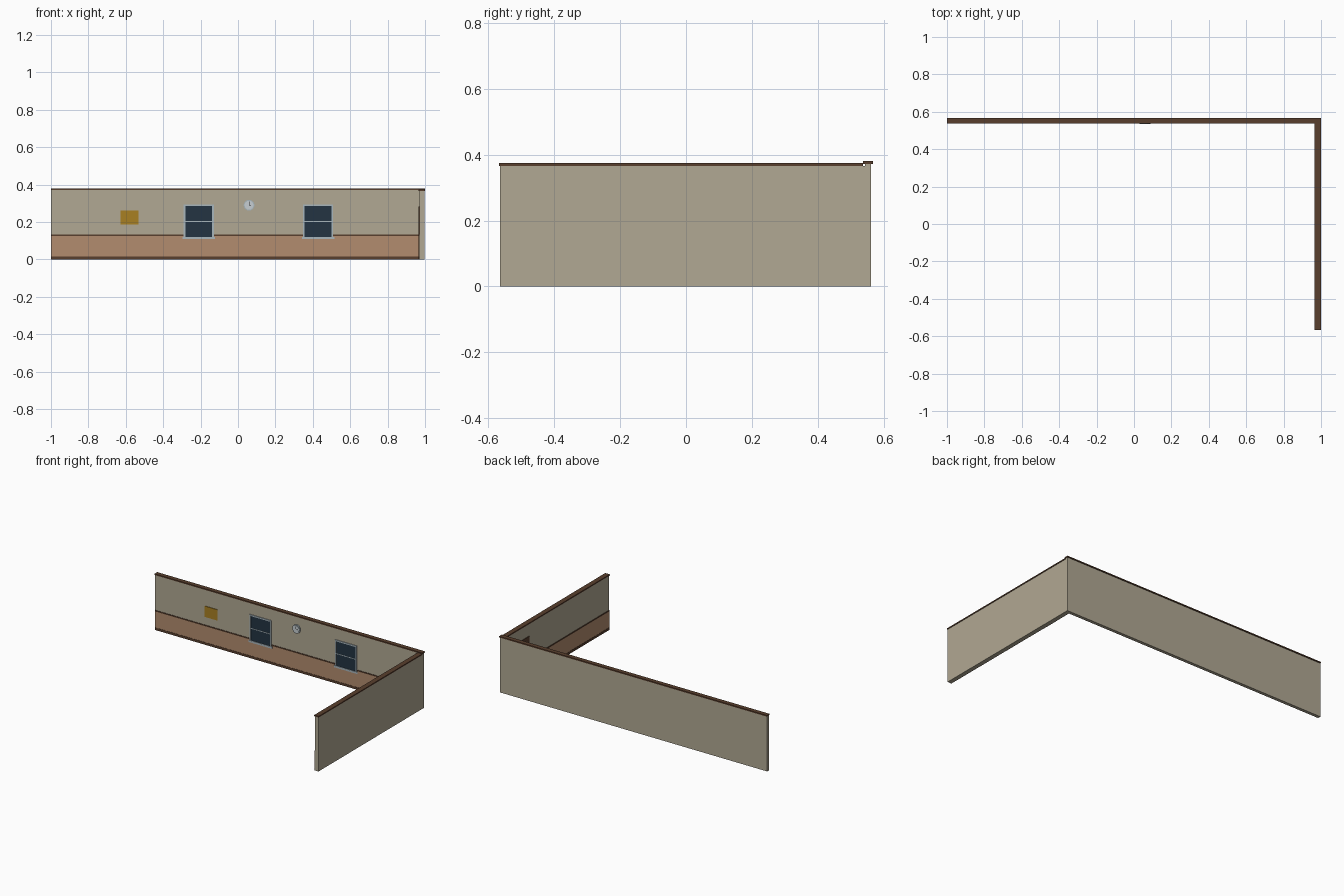
import bpy, math

if "Cube" in bpy.data.objects:
    bpy.data.objects.remove(bpy.data.objects["Cube"])


def material(name, r, g, b):
    """Flat colour given as 0-255 sRGB, stored as linear."""
    def lin(c):
        c /= 255
        return c / 12.92 if c <= 0.04045 else ((c + 0.055) / 1.055) ** 2.4
    m = bpy.data.materials.new(name)
    m.diffuse_color = (lin(r), lin(g), lin(b), 1)
    m.use_nodes = True
    m.node_tree.nodes["Principled BSDF"].inputs["Base Color"].default_value = m.diffuse_color
    return m


PLASTER = material("beige plaster", 177, 168, 147)
PANEL = material("tan panelling", 178, 140, 110)
WOOD = material("dark brown wood", 88, 62, 45)
GLASS = material("dark blue glass", 35, 52, 66)
FRAME = material("pale grey frame", 168, 182, 188)
CORK = material("golden cork", 168, 128, 34)
FACE = material("clock white", 198, 206, 210)
BLACK = material("near black", 40, 38, 38)


def box(name, x, y, z, mat):
    """Box from (min, max) pairs on each axis."""
    bpy.ops.mesh.primitive_cube_add(size=1, location=[sum(p) / 2 for p in (x, y, z)])
    ob = bpy.context.object
    ob.name = name
    ob.scale = [p[1] - p[0] for p in (x, y, z)]
    bpy.ops.object.transform_apply(location=False, rotation=False, scale=True)
    ob.data.materials.append(mat)
    return ob


BACK = 0.5435   # inner face of the back wall
SIDE = 0.970    # inner face of the side wall

# Walls and their top caps
box("back_wall", (-1, 0.997), (BACK, 0.562), (0, 0.372), PLASTER)
box("side_wall", (SIDE, 0.997), (-0.565, BACK), (0, 0.366), PLASTER)
box("back_cap", (-1, 1), (0.537, 0.567), (0.372, 0.380), WOOD)
box("side_cap", (0.966, 1), (-0.567, 0.537), (0.366, 0.374), WOOD)

# Panelling, baseboard and chair rail along both inner faces
for part, z, depth, mat in (("baseboard", (0, 0.016), 0.003, WOOD),
                            ("panelling", (0.016, 0.125), 0.0015, PANEL),
                            ("chair_rail", (0.125, 0.133), 0.003, WOOD)):
    box("back_" + part, (-1, SIDE), (BACK - depth, BACK), z, mat)
    box("side_" + part, (SIDE - depth, SIDE), (-0.565, BACK - depth), z, mat)

# Windows with frame, crossbar and sill
for i, cx in enumerate((-0.21, 0.428)):
    n = f"window_{i + 1}_"
    w, t, z0, z1 = 0.081, 0.009, 0.112, 0.295
    front = (BACK - 0.005, BACK)
    box(n + "glass", (cx - w + t, cx + w - t), (BACK - 0.0035, BACK), (z0 + t, z1 - t), GLASS)
    for s in (-1, 1):
        a, b = sorted((cx + s * w, cx + s * (w - t)))
        box(n + "jamb", (a, b), front, (z0, z1), FRAME)
    box(n + "head", (cx - w + t, cx + w - t), front, (z1 - t, z1), FRAME)
    box(n + "crossbar", (cx - w + t, cx + w - t), front, (0.201, 0.206), FRAME)
    box(n + "sill", (cx - w - 0.006, cx + w + 0.006), (BACK - 0.0065, BACK), (0.108, 0.121), FRAME)

# Notice board
box("notice_board", (-0.628, -0.532), (BACK - 0.004, BACK), (0.188, 0.261), CORK)

# Wall clock
CX, CZ = 0.059, 0.290
for name, r, depth, mat in (("clock_case", 0.029, 0.008, FRAME),
                            ("clock_face", 0.024, 0.009, FACE)):
    bpy.ops.mesh.primitive_cylinder_add(vertices=16, radius=r, depth=depth,
                                        location=(CX, BACK - depth / 2, CZ),
                                        rotation=(math.pi / 2, 0, 0))
    bpy.context.object.name = name
    bpy.context.object.data.materials.append(mat)
hand_y = (BACK - 0.010, BACK - 0.009)
box("clock_minute_hand", (CX - 0.0012, CX + 0.0012), hand_y, (CZ, CZ + 0.020), BLACK)
box("clock_hour_hand", (CX, CX + 0.010), hand_y, (CZ - 0.001, CZ + 0.001), BLACK)

# Door on the inner face of the side wall
box("door", (SIDE - 0.004, SIDE), (0.29, 0.43), (0, 0.284), WOOD)
